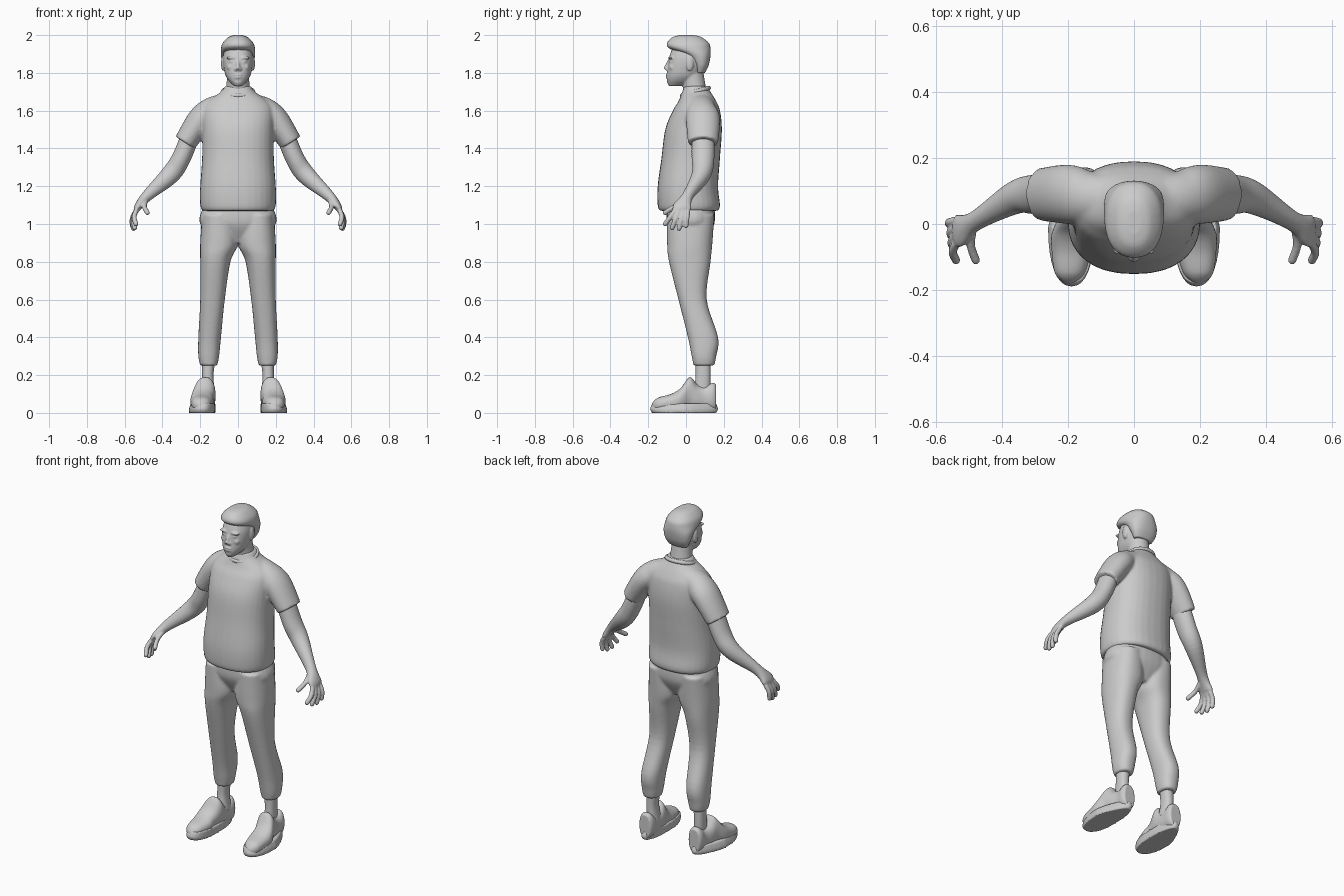
import bpy, bmesh, math
from mathutils import Vector, Matrix

default_cube = bpy.data.objects.get("Cube")
if default_cube:
    bpy.data.objects.remove(default_cube)

clay = bpy.data.materials.new("light_grey")
clay.use_nodes = True
grey = (.6, .6, .6, 1)
clay.diffuse_color = grey
clay.node_tree.nodes["Principled BSDF"].inputs["Base Color"].default_value = grey
SIDES = 32
FINE, COARSE = .005, .008


def resample(rows, steps=6):
    """Smooth curve through rows of numbers."""
    rows = [Vector(row) for row in rows]
    padded = [rows[0], *rows, rows[-1]]
    result = []
    for before, start, end, after in zip(padded, padded[1:], padded[2:], padded[3:]):
        leave, arrive = (end - before) / 2, (after - start) / 2
        for step in range(steps):
            t = step / steps
            ease = t * t * (3 - 2 * t)
            result.append(start.lerp(end, ease) + leave * t * (1 - t) ** 2
                          - arrive * t * t * (1 - t))
    return result + [rows[-1]]


def skin(bm, rings):
    """Join rings of points with quads and close the ends."""
    loops = [[bm.verts.new(point) for point in ring] for ring in rings]
    for low, high in zip(loops, loops[1:]):
        for i in range(SIDES):
            bm.faces.new((low[i - 1], low[i], high[i], high[i - 1]))
    bm.faces.new(loops[0])
    bm.faces.new(loops[-1])


def oval(power=2):
    """Unit outline, squarer as the power rises."""
    for i in range(SIDES):
        angle = math.tau * i / SIDES
        c, s = math.cos(angle), math.sin(angle)
        yield (math.copysign(abs(c) ** (2 / power), c),
               math.copysign(abs(s) ** (2 / power), s))


def stack(bm, rows, side=1, along_y=False):
    """Rows are level, x low, x high, then low and high of the other axis."""
    rings = []
    for level, left, right, low, high in resample(rows):
        ring = []
        for c, s in oval(power=2.3):
            x = side * (left + right + c * (right - left)) / 2
            v = (low + high + s * (high - low)) / 2
            ring.append((x, level, v) if along_y else (x, v, level))
        rings.append(ring)
    skin(bm, rings)


def even_stack(bm, rows):
    """Rows are height, half width, front and back."""
    stack(bm, [(z, -half, half, front, back) for z, half, front, back in rows])


def tube(bm, rows, side=1):
    """Rows are a centre, the radius across and the radius front to back."""
    rows = resample(rows)
    rings = []
    for i, row in enumerate(rows):
        ahead, behind = rows[min(i + 1, len(rows) - 1)], rows[max(i - 1, 0)]
        tangent = (ahead - behind)[:3]
        tangent = Vector(tangent).normalized()
        depth = Vector((0, 1, 0))
        depth = (depth - tangent * depth.dot(tangent)).normalized()
        across = tangent.cross(depth)
        ring = [Vector(row[:3]) + across * c * row[3] + depth * s * row[4] for c, s in oval()]
        rings.append([(side * point.x, point.y, point.z) for point in ring])
    skin(bm, rings)


def ball(bm, centre, size):
    shape = Matrix.Translation(centre) @ Matrix.Diagonal((*size, 1))
    bmesh.ops.create_uvsphere(bm, u_segments=20, v_segments=12, radius=1, matrix=shape)


def finish(name, bm, voxel, smooth=3):
    """Fuse the overlapping volumes into one soft surface."""
    bmesh.ops.recalc_face_normals(bm, faces=bm.faces)
    mesh = bpy.data.meshes.new(name)
    bm.to_mesh(mesh)
    bm.free()
    mesh.materials.append(clay)
    obj = bpy.data.objects.new(name, mesh)
    bpy.context.collection.objects.link(obj)
    remesh = obj.modifiers.new("fuse", 'REMESH')
    remesh.mode = 'VOXEL'
    remesh.voxel_size = voxel
    remesh.use_smooth_shade = True
    soften = obj.modifiers.new("soften", 'SMOOTH')
    soften.iterations = smooth


# Shirt: body with a gathered hem, and two short sleeves
bm = bmesh.new()
even_stack(bm, [(1.07, .19, -.14, .17), (1.1, .2, -.15, .18), (1.2, .2, -.15, .17),
                (1.35, .19, -.13, .18), (1.5, .19, -.11, .19), (1.6, .19, -.07, .18),
                (1.65, .16, -.04, .16), (1.7, .09, -.02, .13), (1.73, .07, -.01, .11)])
for side in (1, -1):
    tube(bm, [(.08, .08, 1.63, .06, .07), (.14, .08, 1.6, .07, .08),
              (.2, .09, 1.55, .07, .09), (.28, .09, 1.43, .06, .08)], side)
finish("shirt", bm, COARSE, smooth=5)

# Collar: a rolled ring, higher at the nape
bm = bmesh.new()
bead = .013
for i in range(SIDES):
    angle = math.tau * i / SIDES
    rise = math.sin(angle)
    ball(bm, (.08 * math.cos(angle), .05 + .07 * rise, 1.7 + .02 * rise), (bead, bead, bead))
finish("collar", bm, FINE)

# Trousers: hips and two tapered legs with gathered cuffs
bm = bmesh.new()
even_stack(bm, [(1.1, .18, -.1, .15), (1, .2, -.1, .15), (.9, .07, -.05, .1)])
for side in (1, -1):
    stack(bm, [(1.05, .02, .19, -.1, .15), (.9, 0, .2, -.1, .14),
               (.8, .04, .2, -.09, .13), (.6, .07, .2, -.04, .11),
               (.4, .09, .21, .01, .17), (.3, .1, .21, .03, .16),
               (.25, .11, .2, .04, .15)], side)
finish("trousers", bm, COARSE)

# Head: skull and jaw, neck, nose, lips and chin
bm = bmesh.new()
even_stack(bm, [(1.73, .02, -.09, -.03), (1.76, .05, -.1, .04), (1.8, .07, -.1, .08),
                (1.88, .08, -.09, .12), (1.96, .06, -.06, .1)])
tube(bm, [(0, .06, 1.64, .07, .06), (0, .04, 1.75, .06, .06), (0, .03, 1.82, .06, .06)])
tube(bm, [(0, -.08, 1.88, .008, .008), (0, -.1, 1.84, .01, .01), (0, -.11, 1.82, .01, .01)])
for z in (1.79, 1.776):
    ball(bm, (0, -.094, z), (.025, .014, .006))
ball(bm, (0, -.09, 1.75), (.02, .01, .01))

# Brows, eyes, cheeks, nostrils and ears
for side in (1, -1):
    for x, y, z, size in ((.034, -.08, 1.88, (.03, .015, .008)),
                          (.032, -.08, 1.86, (.014, .012, .007)),
                          (.04, -.07, 1.83, (.02, .02, .02)),
                          (.01, -.1, 1.82, (.01, .01, .01)),
                          (.08, .02, 1.85, (.01, .02, .04))):
        ball(bm, (side * x, y, z), size)
finish("head", bm, FINE)

# Hair: swept cap, low at the nape
bm = bmesh.new()
even_stack(bm, [(1.8, .06, .05, .1), (1.84, .08, .04, .12), (1.89, .09, 0, .13),
                (1.93, .09, -.09, .13), (1.96, .08, -.1, .12),
                (1.99, .05, -.07, .08), (2, .02, -.03, .04)])
finish("hair", bm, FINE)

for side, word in ((1, "left"), (-1, "right")):
    # Arm, narrowing to the wrist and widening into the palm
    bm = bmesh.new()
    tube(bm, [(.24, .09, 1.5, .05, .06), (.3, .09, 1.35, .05, .06),
              (.36, .08, 1.26, .05, .05), (.48, .01, 1.15, .03, .03),
              (.53, -.02, 1.09, .02, .05), (.54, -.02, 1.06, .01, .04)], side)

    # Fingers fanned across the palm, and the thumb
    digits = [(Vector((.49, -.02, 1.12)), Vector((.48, -.11, 1.06)))]
    for i in range(4):
        spread = i / 3
        knuckle = Vector((.54, -.06, 1.07)).lerp(Vector((.54, .01, 1.07)), spread)
        tip = Vector((.54, -.11, 1)).lerp(Vector((.56, 0, .99)), spread)
        tip.z -= .02 * math.sin(math.pi * spread)
        digits.append((knuckle, tip))
    for base, tip in digits:
        bend = (base + tip) / 2 + Vector((.01, 0, 0))
        thick = .013
        tube(bm, [(*joint, thick, thick) for joint in (base, bend, tip)], side)
        ball(bm, (side * tip.x, tip.y, tip.z), (thick, thick, thick))
    finish(word + "_arm", bm, FINE)

    # Ankle
    bm = bmesh.new()
    stack(bm, [(.1, .12, .19, .04, .13), (.19, .13, .19, .05, .13),
               (.28, .12, .19, .05, .13)], side)
    finish(word + "_ankle", bm, FINE)

    # Shoe upper, from the toe over the tongue to the heel
    bm = bmesh.new()
    stack(bm, [(-.18, .18, .21, .02, .05), (-.15, .15, .24, .01, .08),
               (-.08, .13, .25, .01, .1), (-.03, .13, .25, .01, .13),
               (.02, .12, .23, .01, .19), (.06, .12, .22, .01, .15),
               (.1, .12, .21, .01, .14), (.14, .12, .21, .01, .16),
               (.16, .13, .2, .01, .15)], side, along_y=True)
    finish(word + "_shoe", bm, FINE)

    # Flat sole, narrowed towards the heel
    bm = bmesh.new()
    stack(bm, [(0, .12, .26, -.18, .16), (.02, .12, .26, -.19, .17),
               (.05, .12, .25, -.18, .16)], side)
    for vert in bm.verts:
        inset = abs(vert.co.x) - .12
        vert.co.x -= side * inset * max(vert.co.y, 0) * 2
    finish(word + "_sole", bm, FINE)
